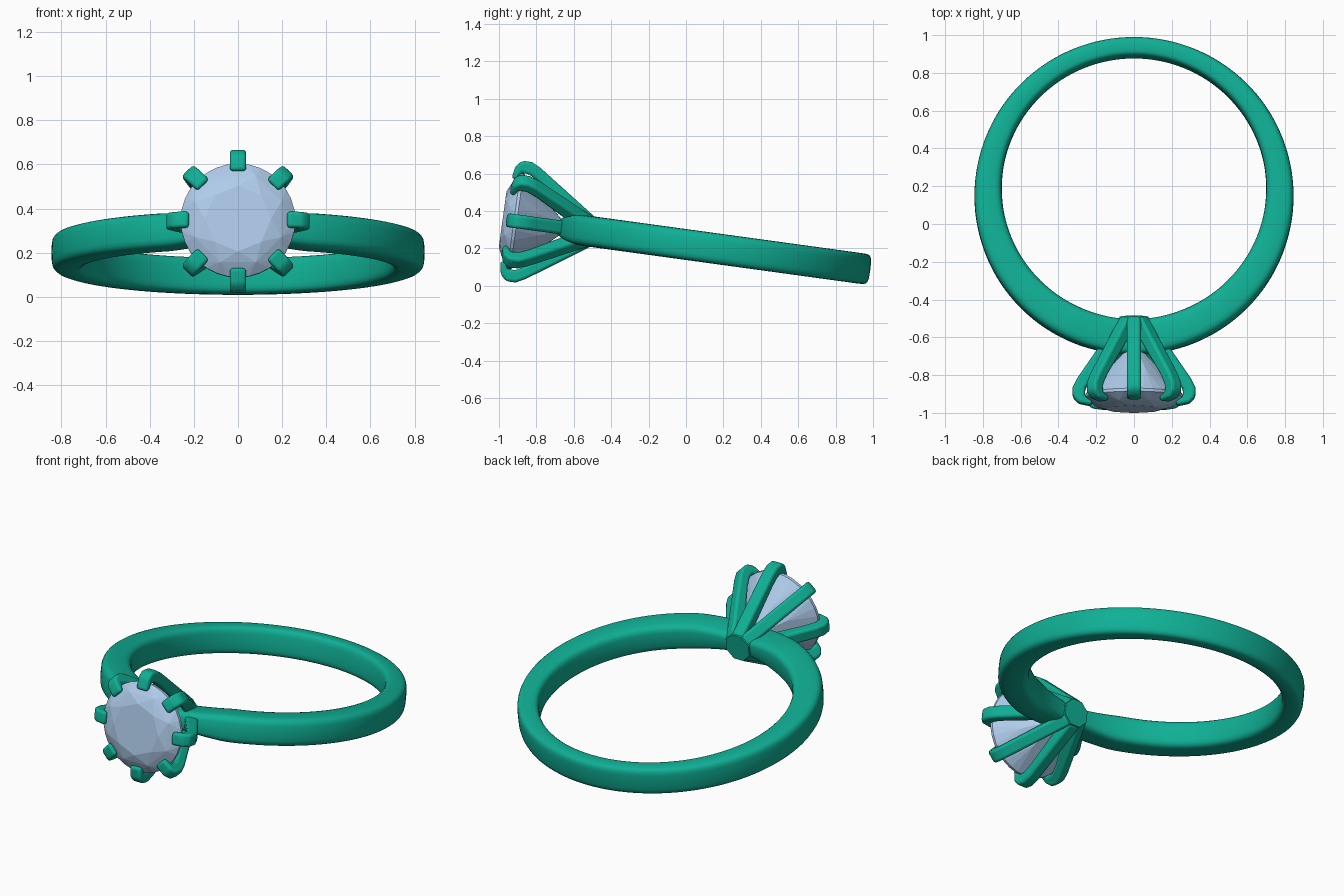
import bpy, bmesh
from math import sin, cos, pi, radians
from mathutils import Matrix, Vector

if "Cube" in bpy.data.objects:
    bpy.data.objects.remove(bpy.data.objects["Cube"])

# Local frame: band axis = z, stone points along -y; whole ring then tilts back
TILT = Matrix.Translation((0, 0.148, 0.2)) @ Matrix.Rotation(radians(-7.8), 4, 'X')


def material(name, rgb):
    m = bpy.data.materials.new(name)
    m.diffuse_color = (*rgb, 1)
    m.use_nodes = True
    m.node_tree.nodes["Principled BSDF"].inputs["Base Color"].default_value = m.diffuse_color
    return m


green = material("green_metal", (0.005, 0.43, 0.30))
blue = material("pale_stone", (0.43, 0.60, 0.83))


def finish(name, bm, mat, bevel=0, smooth=True):
    bmesh.ops.recalc_face_normals(bm, faces=bm.faces)
    me = bpy.data.meshes.new(name)
    bm.to_mesh(me)
    bm.free()
    me.materials.append(mat)
    ob = bpy.data.objects.new(name, me)
    bpy.context.collection.objects.link(ob)
    ob.matrix_world = TILT
    if bevel:
        b = ob.modifiers.new("soft_edges", 'BEVEL')
        b.width, b.segments, b.limit_method = bevel, 3, 'ANGLE'
    if smooth:
        bpy.ops.object.select_all(action='DESELECT')
        bpy.context.view_layer.objects.active = ob
        ob.select_set(True)
        bpy.ops.object.shade_smooth_by_angle(angle=radians(40))
    return ob


def bridge(bm, rings, closed):
    n = len(rings[0])
    pairs = list(zip(rings, rings[1:])) + ([(rings[-1], rings[0])] if closed else [])
    for a, b in pairs:
        for i in range(n):
            j = (i + 1) % n
            bm.faces.new((a[i], a[j], b[j], b[i]))


def power(v, e):
    return abs(v) ** e * (1 if v >= 0 else -1)


# Band: rounded section swept between two offset circles, narrowed at the head
bm = bmesh.new()
rings = []
for k in range(128):
    a = 2 * pi * k / 128
    inner = Vector((0.70 * cos(a), 0.70 * sin(a) + 0.04, 0))
    outer = Vector((0.845 * cos(a), 0.845 * sin(a), 0))
    half = 0.082
    if sin(a) < 0 and abs(outer.x) < 0.34:
        half = 0.05 + 0.032 * abs(outer.x) / 0.34
    ring = []
    for i in range(24):
        t = 2 * pi * i / 24
        p = inner.lerp(outer, 0.5 + 0.5 * power(cos(t), 0.5))
        p.z = half * power(sin(t), 0.5)
        ring.append(bm.verts.new(p))
    rings.append(ring)
bridge(bm, rings, True)
finish("band", bm, green)

# Hub: small octagonal cone where the prongs meet
bm = bmesh.new()
rings = [[bm.verts.new((r * cos((i + .5) * pi / 4), -s, r * sin((i + .5) * pi / 4)))
          for i in range(8)] for r, s in ((0.082, 0.648), (0.10, 0.70), (0.03, 0.76))]
bridge(bm, rings, False)
bm.faces.new(rings[0])
bm.faces.new(rings[-1])
finish("prong_hub", bm, green, smooth=False)

# Prongs: hooked side profile (radius, distance along axis), extruded, repeated 8x
PROFILE = [(0.03, 0.652), (0.08, 0.652), (0.30, 0.975), (0.325, 1.025), (0.325, 1.075),
           (0.295, 1.108), (0.225, 1.122), (0.22, 1.092), (0.262, 1.07),
           (0.257, 1.03), (0.225, 0.975), (0.03, 0.72)]
for k in range(8):
    rot = Matrix.Rotation(k * pi / 4, 4, 'Y')
    bm = bmesh.new()
    sides = [[bm.verts.new(rot @ Vector((r, -s, w))) for r, s in PROFILE]
             for w in (-0.037, 0.037)]
    bridge(bm, sides, False)
    bm.faces.new(sides[0])
    bm.faces.new(sides[1])
    finish(f"prong_{k + 1}", bm, green, bevel=0.016)

# Stone: brilliant cut as the convex hull of its facet corners
bm = bmesh.new()
for n, r, s, off in ((8, 0.15, 1.139, 0), (8, 0.212, 1.118, .5), (32, 0.26, 1.078, 0),
                     (32, 0.26, 1.062, 0), (8, 0.15, 0.935, .5), (1, 0, 0.78, 0)):
    for i in range(n):
        a = 2 * pi * (i + off) / n
        bm.verts.new((r * cos(a), -s, r * sin(a)))
bmesh.ops.convex_hull(bm, input=bm.verts)
bmesh.ops.dissolve_limit(bm, angle_limit=radians(1), verts=bm.verts, edges=bm.edges)
finish("gemstone", bm, blue, smooth=False)
